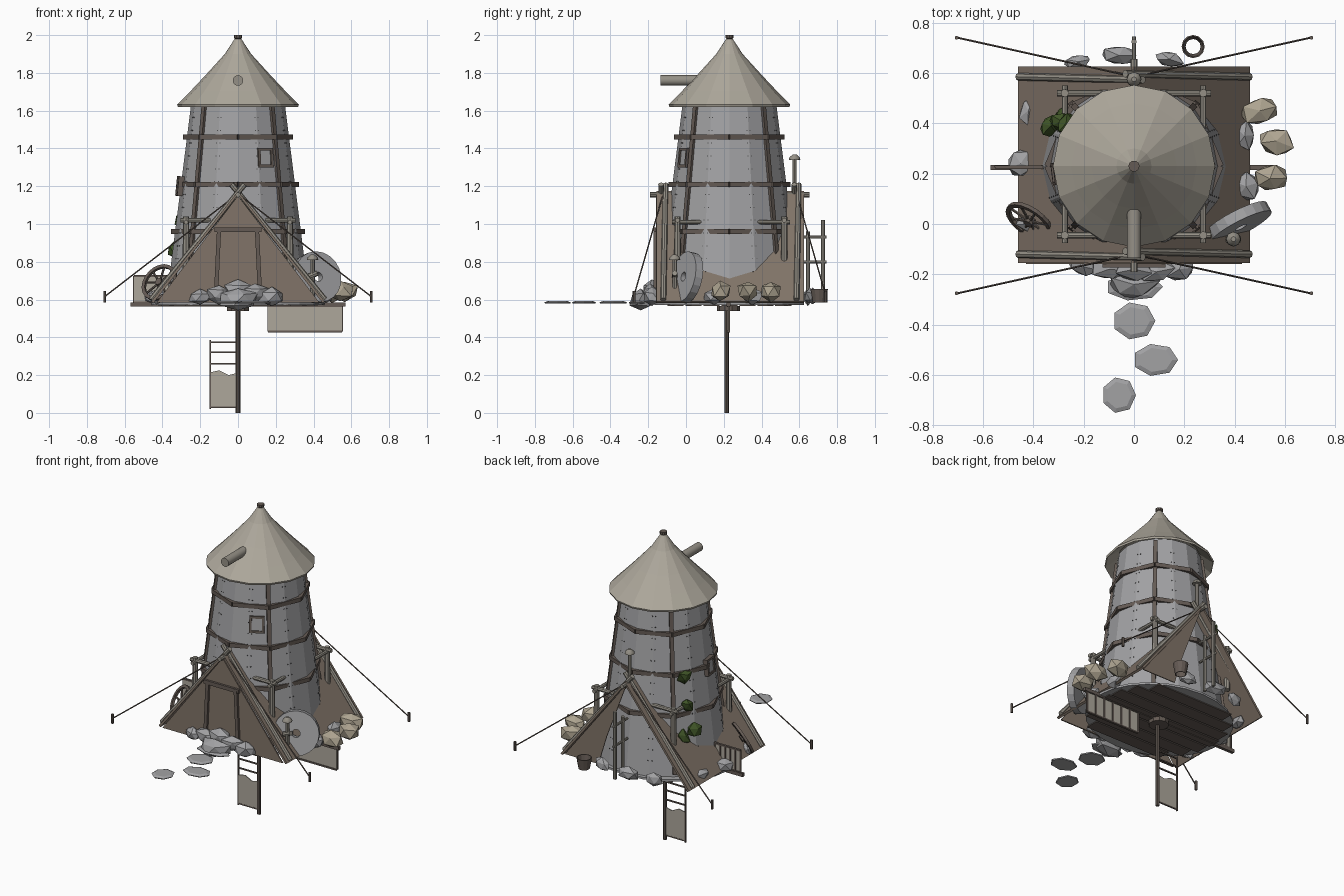
import bpy, bmesh, math, random
from mathutils import Vector, Matrix

random.seed(4)
if "Cube" in bpy.data.objects:
    bpy.data.objects.remove(bpy.data.objects["Cube"])
CY = 0.23  # tower axis


def material(name, *rgb):
    m = bpy.data.materials.new(name)
    m.use_nodes = True
    m.diffuse_color = (*rgb, 1)
    m.node_tree.nodes["Principled BSDF"].inputs["Base Color"].default_value = (*rgb, 1)
    return m


CLOTH = material("cloth", .22, .175, .14)
WOOD = material("wood", .3, .28, .24)
DARK = material("dark_wood", .13, .105, .09)
METAL = material("metal", .36, .36, .37)
THATCH = material("roof", .42, .39, .33)
STONE = material("stone", .36, .36, .37)
TAN = material("tan_stone", .42, .37, .28)
LEAF = material("leaf", .05, .09, .02)
BLACK = material("iron", .08, .08, .08)


def finish(name, bm, mat, smooth=False):
    bmesh.ops.recalc_face_normals(bm, faces=bm.faces)
    me = bpy.data.meshes.new(name)
    bm.to_mesh(me)
    bm.free()
    me.materials.append(mat)
    ob = bpy.data.objects.new(name, me)
    bpy.context.collection.objects.link(ob)
    if smooth:
        bpy.ops.object.select_all(action='DESELECT')
        ob.select_set(True)
        bpy.context.view_layer.objects.active = ob
        bpy.ops.object.shade_smooth_by_angle(angle=math.radians(40))


def facing(loc, normal):
    q = Vector(normal).to_track_quat('Z', 'Y')
    return Matrix.Translation(loc) @ q.to_matrix().to_4x4()


def span(a, b):
    a, b = Vector(a), Vector(b)
    return facing((a + b) / 2, b - a), (b - a).length


def rod(bm, a, b, r, n=8, r2=None):
    m, d = span(a, b)
    bmesh.ops.create_cone(bm, cap_ends=True, segments=n, radius1=r, radius2=r2 or r, depth=d, matrix=m)


def bar(bm, a, b, w, h):
    m, d = span(a, b)
    bmesh.ops.create_cube(bm, size=1, matrix=m @ Matrix.Diagonal((w, h, d, 1)))


def lathe(bm, profile, n, m=Matrix(), closed=False):
    rings = []
    for r, z in profile:
        rings.append([bm.verts.new(m @ Vector((r * math.cos(t), r * math.sin(t), z)))
                      for t in (math.tau * i / n for i in range(n))])
    pairs = list(zip(rings, rings[1:]))
    if closed:
        pairs.append((rings[-1], rings[0]))
    else:
        bm.faces.new(rings[0])
        bm.faces.new(rings[-1])
    for p, q in pairs:
        for i in range(n):
            j = (i + 1) % n
            bm.faces.new((p[i], p[j], q[j], q[i]))


def prism(bm, pts, y0, y1):
    f = bm.faces.new([bm.verts.new((x, y0, z)) for x, z in pts])
    ext = bmesh.ops.extrude_face_region(bm, geom=[f])["geom"]
    bmesh.ops.translate(bm, vec=(0, y1 - y0, 0), verts=[v for v in ext if isinstance(v, bmesh.types.BMVert)])


def rock(bm, loc, size, jitter=.22):
    m = Matrix.Translation(loc) @ Matrix.Rotation(random.uniform(-.4, .4), 4, 'Z') @ Matrix.Diagonal((*size, 1))
    for v in bmesh.ops.create_icosphere(bm, subdivisions=1, radius=1)["verts"]:
        v.co = m @ (v.co * random.uniform(1 - jitter, 1 + jitter * .5))


def radius(z):
    return .25 + (1.62 - z) * .126


def on_tower(deg, z, out=0):
    t, r = math.radians(deg), radius(z) + out
    return Vector((r * math.cos(t), CY + r * math.sin(t), z))


AXIS = Matrix.Translation((0, CY, 0))

# Tower: metal walls, corner posts, hoops, rivets
bm = bmesh.new()
lathe(bm, [(radius(.58), .58), (radius(1.66), 1.66)], 16, AXIS)
finish("tower_wall", bm, METAL)
bm = bmesh.new()
hoops = bmesh.new()
rivets = bmesh.new()
for a in range(0, 360, 45):
    if a % 90:
        bar(bm, on_tower(a, .6), on_tower(a, 1.64), .024, .024)
    for z in (.96, 1.21, 1.46):
        bar(hoops, on_tower(a, z, .012), on_tower(a + 45, z, .012), .022, .026)
    for side in (22.5 - 2, 22.5 + 2):
        for k in range(14):
            spot = on_tower(a + side, .68 + k * .068, -.002)
            bmesh.ops.create_cube(rivets, size=.005, matrix=Matrix.Translation(spot))
finish("tower_posts", bm, DARK)
finish("tower_hoops", hoops, DARK)
finish("tower_rivets", rivets, BLACK)

# Conical roof, finial, spout
bm = bmesh.new()
lathe(bm, [(.018, 1.98), (.07, 1.9), (.17, 1.79), (.25, 1.705), (.322, 1.632), (.318, 1.62), (.24, 1.68)], 16, AXIS)
finish("roof", bm, THATCH)
bm = bmesh.new()
lathe(bm, [(.016, 1.95), (.016, 1.98), (.022, 1.985), (.022, 2)], 10, AXIS)
finish("finial", bm, DARK)
bm = bmesh.new()
rod(bm, (0, -.135, 1.76), (0, .12, 1.76), .028, 12)
finish("roof_pipe", bm, WOOD, True)

# Windows
for name, loc, n in (("front_window", (.14, -.005, 1.35), (.47, -.88, .1)),
                     ("side_window", (-.305, .2, 1.2), (-1, -.12, .1))):
    w, h = .075, .09
    m = facing(loc, n)
    bm = bmesh.new()
    for s in (-1, 1):
        for x, y, sx, sy in ((s * w / 2, 0, .014, h + .014), (0, s * h / 2, w, .014)):
            bmesh.ops.create_cube(bm, size=1, matrix=m @ Matrix.Translation((x, y, 0)) @ Matrix.Diagonal((sx, sy, .035, 1)))
    finish(name + "_frame", bm, DARK)
    bm = bmesh.new()
    bmesh.ops.create_cube(bm, size=1, matrix=m @ Matrix.Diagonal((w, h, .02, 1)))
    finish(name + "_pane", bm, METAL)

# Tent: sloping sheets, front gable wall, hanging back flap, door
bm = bmesh.new()
for s in (-1, 1):
    prism(bm, [(0, 1.175), (s * .46, .59), (s * .447, .583), (0, 1.155)], -.155, .625)
finish("tent_sheets", bm, CLOTH)
bm = bmesh.new()
prism(bm, [(0, 1.15), (.43, .585), (-.43, .585)], -.158, -.15)
finish("front_gable", bm, CLOTH)
bm = bmesh.new()
prism(bm, [(0, 1.15), (.44, .585), (.2, .585), (.14, .78)], .604, .61)
finish("back_flap", bm, CLOTH)
bm = bmesh.new()
for s in (-1, 1):
    bar(bm, (s * .118, -.162, .59), (s * .1, -.162, .98), .022, .022)
bar(bm, (-.125, -.162, .97), (.125, -.162, .97), .02, .025)
finish("door_frame", bm, DARK)

# Tent poles, ridge stubs, guy ropes and pegs
poles, ropes = bmesh.new(), bmesh.new()
for y, out in ((-.12, -1), (.585, 1)):
    rod(poles, (0, y - .07, 1.155), (0, y + .07, 1.155), .014)
    for s in (-1, 1):
        rod(poles, (s * .46, y, .6), (-s * .035, y + s * .012, 1.21), .015)
        peg = Vector((s * .7, y + out * .155, .62))
        rod(ropes, (0, y, 1.16), peg, .004, 5)
        rod(ropes, peg - Vector((-s * .005, 0, .035)), peg + Vector((s * .005, 0, .025)), .008, 6)
finish("tent_poles", poles, WOOD, True)
finish("guy_ropes", ropes, DARK)

# Square frame of posts and rails round the tower
bm = bmesh.new()
X, Y0, Y1 = .275, -.045, .52
for s in (-1, 1):
    for y in (Y0, Y1):
        rod(bm, (s * X, y, .75), (s * X, y, 1.04), .019, 8, .016)
    rod(bm, (s * X, Y0 - .03, 1.01), (s * X, Y1 + .03, 1.01), .012)
for y in (Y0, Y1):
    rod(bm, (-X - .03, y, 1.02), (X + .03, y, 1.02), .013)
finish("post_frame", bm, WOOD, True)

# Floor, under-beams, hub and centre post
bm = bmesh.new()
lathe(bm, [(.46, .572), (.46, .585)], 24, AXIS @ Matrix.Diagonal((1, .86, 1, 1)))
finish("floor", bm, STONE)
bm = bmesh.new()
bar(bm, (-.57, .225, .573), (.57, .225, .573), .02, .022)
for k in range(-3, 4):
    half = .42 * math.sqrt(1 - (k / 4) ** 2)
    bar(bm, (-half, CY + k * .095, .57), (half, CY + k * .095, .57), .085, .008)
rod(bm, (0, .225, .54), (0, .225, .567), .06, 10)
rod(bm, (0, .215, 0), (0, .215, .56), .012)
finish("under_beams", bm, DARK)

# Hanging sign with rungs, and slatted side panels
frame, plates = bmesh.new(), bmesh.new()
bar(frame, (-.148, .215, .02), (-.148, .215, .385), .008, .01)
for z in (.03, .26, .32, .375):
    bar(frame, (-.15, .215, z), (0, .215, z), .008, .008)
prism(plates, [(-.145, .03), (-.01, .03), (-.01, .21), (-.05, .2), (-.1, .225), (-.145, .215)], .212, .218)
for x0, x1, z0, z1 in ((.16, .55, .43, .565), (-.55, -.33, .585, .725)):
    prism(plates, [(x0, z0), (x1, z0), (x1, z1), (x0, z1)], .222, .228)
    for z in (z0, z1):
        bar(frame, (x0, .225, z), (x1, .225, z), .014, .01)
    for k in range(7):
        x = x0 + (x1 - x0) * k / 6
        bar(frame, (x, .229, z0), (x, .229, z1), .01, .008)
finish("panel_frames", frame, DARK)
finish("panel_plates", plates, THATCH)

# Millstone, spoked wheel, open bucket
bm = bmesh.new()
lathe(bm, [(.025, -.022), (.137, -.022), (.137, .022), (.025, .022)], 20,
      facing((.415, .005, .717), (.45, -.87, .2)), True)
finish("millstone", bm, STONE)
bm = bmesh.new()
m = facing((-.415, .01, .69), (-.5, -.72, .46))
lathe(bm, [(.088, -.008), (.106, -.008), (.106, .008), (.088, .008)], 20, m, True)
for k in range(4):
    d = Vector((math.cos(k * math.pi / 4), math.sin(k * math.pi / 4), 0)) * .09
    rod(bm, m @ d, m @ -d, .006, 6)
rod(bm, m @ Vector((0, 0, -.015)), m @ Vector((0, 0, .015)), .02)
finish("cart_wheel", bm, DARK)
bm = bmesh.new()
lathe(bm, [(.034, .585), (.046, .655), (.041, .655), (.03, .585)], 12, Matrix.Translation((.235, .705, 0)), True)
finish("bucket", bm, DARK)

# Capped vent at the back, small capped stake in front, back railing
bm = bmesh.new()
for x, y, z0, z1, r in ((0, .575, 1.16, 1.34, .011), (.395, -.06, .6, .81, .012)):
    rod(bm, (x, y, z0), (x, y, z1), r)
    lathe(bm, [(.03, z1), (.028, z1 + .012), (.01, z1 + .028)], 8, Matrix.Translation((x, y, 0)))
rod(bm, (.37, -.06, .72), (.42, -.06, .74), .015)
for y, z in ((.645, .96), (.725, 1.02)):
    rod(bm, (0, y, .585), (0, y, z), .011)
for z in (.8, .93):
    rod(bm, (0, .6, z), (0, .745, z), .008)
finish("stakes_and_railing", bm, WOOD, True)

# Rocks, stepping stones and climbing leaves
bm = bmesh.new()
for x, y, sx, sy in ((-.42, .45, .04, .065), (-.45, .24, .055, .06), (.44, .35, .042, .065), (.445, .15, .065, .065),
                     (-.06, .67, .08, .045), (.14, .655, .065, .035), (-.22, .645, .06, .03), (-.43, .0, .055, .03)):
    rock(bm, (x, y, .615), (sx, sy, .045))
for x, y, z, s in ((-.2, -.17, .61, .07), (-.1, -.18, .63, .08), (0, -.18, .65, .085),
                   (.09, -.19, .635, .08), (.18, -.18, .615, .075), (0, -.24, .6, .11)):
    rock(bm, (x, y, z), (s, s * .6, s * .65))
finish("grey_rocks", bm, STONE)
bm = bmesh.new()
for x, y in ((.5, .45), (.565, .33), (.54, .18)):
    rock(bm, (x, y, .645), (.08, .06, .06))
finish("tan_rocks", bm, TAN)
bm = bmesh.new()
for x, y, sx, sy in ((0, -.25, .115, .055), (0, -.385, .085, .075), (.085, -.54, .09, .065), (-.06, -.68, .068, .072)):
    m = Matrix.Translation((x, y, .585)) @ Matrix.Diagonal((sx, sy, 1, 1))
    lathe(bm, [(.95, -.006), (1, 0), (.75, .007)], 7, m)
finish("stepping_stones", bm, STONE)
bm = bmesh.new()
for x, y, z in ((-.27, .4, 1.2), (-.29, .41, 1.02), (-.33, .39, .86), (-.28, .43, .82)):
    rock(bm, (x, y, z), (.05, .04, .05), .4)
finish("climbing_leaves", bm, LEAF)
